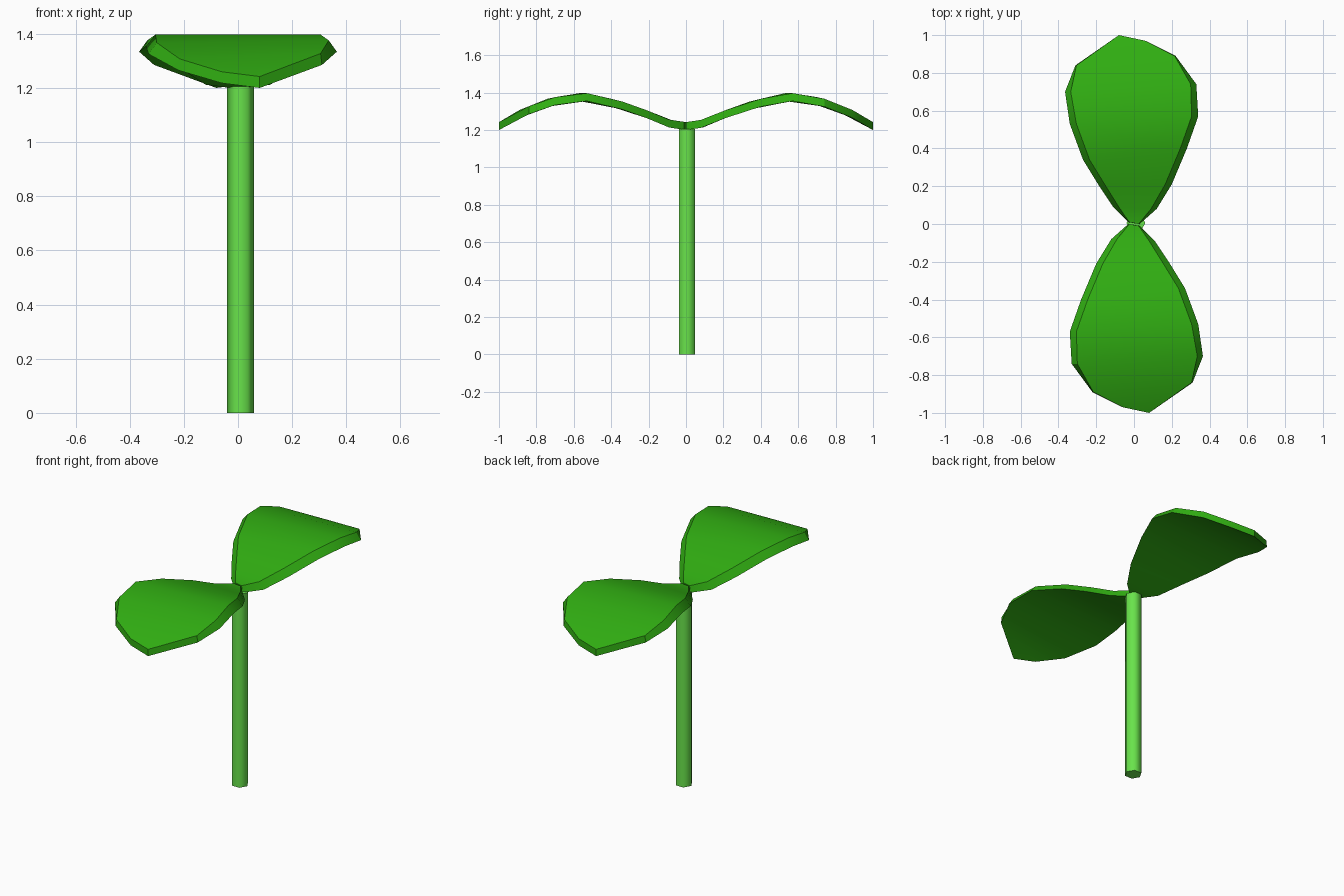
import bpy, bmesh, math
from mathutils import Matrix

if "Cube" in bpy.data.objects:
    bpy.data.objects.remove(bpy.data.objects["Cube"])


def material(name, color):
    m = bpy.data.materials.new(name)
    m.diffuse_color = (*color, 1)
    m.use_nodes = True
    m.node_tree.nodes["Principled BSDF"].inputs["Base Color"].default_value = m.diffuse_color
    return m


def finish(bm, name, mat, angle):
    bmesh.ops.recalc_face_normals(bm, faces=bm.faces)
    me = bpy.data.meshes.new(name)
    bm.to_mesh(me)
    bm.free()
    me.materials.append(mat)
    me.shade_smooth()
    me.set_sharp_from_angle(angle=math.radians(angle))
    ob = bpy.data.objects.new(name, me)
    bpy.context.collection.objects.link(ob)
    return ob


leaf_green = material("leaf green", (0.03, 0.42, 0.006))
stem_green = material("stem green", (0.14, 0.77, 0.07))

# Stem: six-sided cylinder with points along x
bm = bmesh.new()
H = 1.205
bmesh.ops.create_cone(bm, cap_ends=True, segments=6, radius1=0.05, radius2=0.05, depth=H,
                      matrix=Matrix.Translation((0.01, 0.005, H / 2)) @ Matrix.Rotation(math.pi / 2, 4, 'Z'))
finish(bm, "stem", stem_green, 65)

# Leaf arch: height of the underside along the leaf
ARCH = [(0, 1.2), (0.1, 1.215), (0.2, 1.26), (0.34, 1.31), (0.52, 1.355),
        (0.6, 1.355), (0.74, 1.325), (0.89, 1.265), (1, 1.2)]


def arch(y):
    for (y0, z0), (y1, z1) in zip(ARCH, ARCH[1:]):
        if y <= y1:
            return z0 + (z1 - z0) * (y - y0) / (y1 - y0)
    return ARCH[-1][1]


# Leaf rows: left x, left y, right x, right y, inset of the upper face
ROWS = [(-0.03, 0.01, 0.03, 0.0, 0.005), (-0.11, 0.09, 0.12, 0.08, 0.03),
        (-0.19, 0.21, 0.20, 0.21, 0.035), (-0.27, 0.34, 0.28, 0.40, 0.035),
        (-0.34, 0.53, 0.34, 0.57, 0.035), (-0.365, 0.70, 0.33, 0.74, 0.03),
        (-0.31, 0.84, 0.22, 0.89, 0.005), (-0.08, 1.0, 0.06, 0.97, 0.0)]
THICK = 0.042


def leaf(name, turn):
    bm = bmesh.new()
    rows = []
    for lx, ly, rx, ry, d in ROWS:
        pts = [(lx, ly, arch(ly)), (rx, ry, arch(ry)),
               (rx - d, ry, arch(ry) + THICK), (lx + d, ly, arch(ly) + THICK)]
        rows.append([bm.verts.new(p) for p in pts])
    for a, b in zip(rows, rows[1:]):
        for i in range(4):
            j = (i + 1) % 4
            bm.faces.new((a[i], a[j], b[j], b[i]))
    bm.faces.new(rows[0])
    bm.faces.new(rows[-1])
    bmesh.ops.rotate(bm, verts=bm.verts, cent=(0, 0, 0), matrix=Matrix.Rotation(turn, 3, 'Z'))
    finish(bm, name, leaf_green, 30)


# Two opposite leaves
leaf("back_leaf", 0)
leaf("front_leaf", math.pi)
